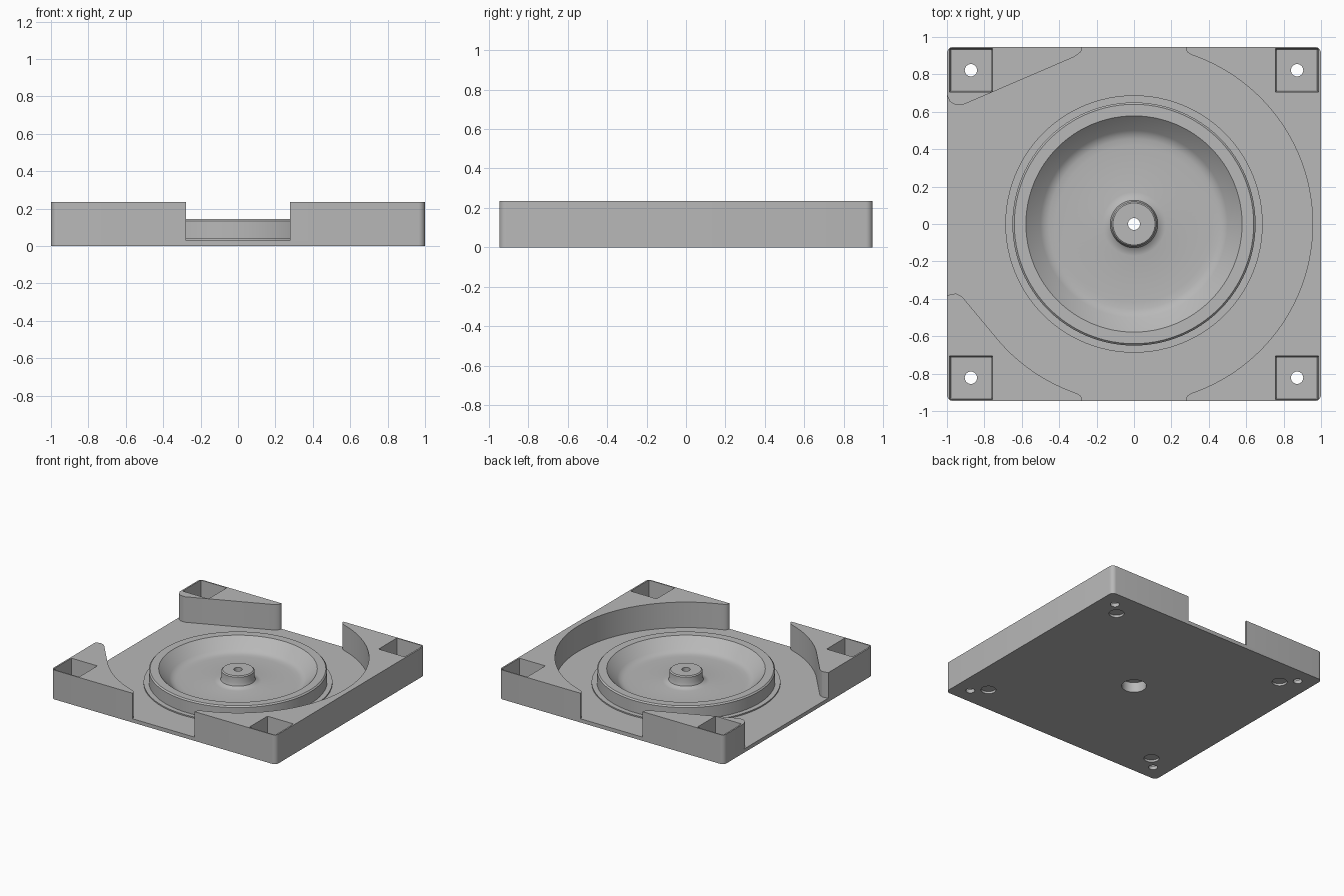
import bpy, bmesh
from math import sin, cos, radians, pi

cube = bpy.data.objects.get("Cube")
if cube:
    bpy.data.objects.remove(cube, do_unlink=True)

grey = bpy.data.materials.new("plain grey")
grey.use_nodes = True
grey.diffuse_color = (0.48, 0.48, 0.48, 1)
grey.node_tree.nodes["Principled BSDF"].inputs["Base Color"].default_value = (0.48, 0.48, 0.48, 1)


def finish(bm, name):
    bmesh.ops.recalc_face_normals(bm, faces=bm.faces)
    mesh = bpy.data.meshes.new(name)
    bm.to_mesh(mesh)
    bm.free()
    mesh.materials.append(grey)
    obj = bpy.data.objects.new(name, mesh)
    bpy.context.collection.objects.link(obj)
    return obj


def prism(name, lower, z0, z1, upper=None):
    """Solid between two outlines with equal point counts."""
    bm = bmesh.new()
    a = [bm.verts.new((x, y, z0)) for x, y in lower]
    b = [bm.verts.new((x, y, z1)) for x, y in (upper or lower)]
    bm.faces.new(a[::-1])
    bm.faces.new(b)
    for i in range(len(a)):
        j = (i + 1) % len(a)
        bm.faces.new((a[i], a[j], b[j], b[i]))
    return finish(bm, name)


def arc(cx, cy, r, start, end, steps):
    angles = [radians(start + (end - start) * i / steps) for i in range(steps + 1)]
    return [(cx + r * cos(t), cy + r * sin(t)) for t in angles]


def circle(cx, cy, r, steps=32):
    return arc(cx, cy, r, 0, 360, steps)[:-1]


def square(cx, cy, half):
    return [(cx - half, cy - half), (cx + half, cy - half),
            (cx + half, cy + half), (cx - half, cy + half)]


def lathe(name, section, steps=96):
    """Closed section of (radius, height) points turned about z."""
    bm = bmesh.new()
    rings = [[bm.verts.new((r * cos(2 * pi * i / steps), r * sin(2 * pi * i / steps), z))
              for r, z in section] for i in range(steps)]
    n = len(section)
    for i in range(steps):
        p, q = rings[i], rings[(i + 1) % steps]
        for k in range(n):
            m = (k + 1) % n
            bm.faces.new((p[k], q[k], q[m], p[m]))
    return finish(bm, name)


def cut(obj, cutter):
    mod = obj.modifiers.new("cut", 'BOOLEAN')
    mod.operation, mod.solver, mod.object = 'DIFFERENCE', 'EXACT', cutter
    graph = bpy.context.evaluated_depsgraph_get()
    mesh = bpy.data.meshes.new_from_object(obj.evaluated_get(graph))
    obj.modifiers.clear()
    obj.data = mesh
    bpy.data.objects.remove(cutter, do_unlink=True)


def smooth(obj):
    bpy.ops.object.select_all(action='DESELECT')
    obj.select_set(True)
    bpy.context.view_layer.objects.active = obj
    bpy.ops.object.shade_smooth_by_angle(angle=radians(30))


W, D, H, FLOOR = 1.0, 0.947, 0.235, 0.03

# Tray block with rounded corners
R = 0.035
outline = []
for k, (sx, sy) in enumerate([(1, 1), (-1, 1), (-1, -1), (1, -1)]):
    outline += arc(sx * (W - R), sy * (D - R), R, 90 * k, 90 * k + 90, 6)
body = prism("tray_body", outline, 0, H)

# Open middle: round on the right, gaps at front, back and left
lip = [(0.30, 0.908), (0.285, 0.92), (0.277, 0.935), (0.277, 1.1)]
cavity = arc(0, 0, 0.955, -70.4, 70.4, 64) + lip
cavity += [(-x, y) for x, y in lip[::-1]]
cavity += [(-0.32, 0.893), (-0.92, 0.635), (-0.955, 0.637), (-0.985, 0.655), (-1, 0.69), (-1.1, 0.69)]
cavity += [(-1.1, -0.385), (-1, -0.385), (-0.98, -0.375), (-0.95, -0.372), (-0.92, -0.387)]
cavity += arc(0, 0, 0.955, 221.2, 250, 16)
cavity += [(-x, -y) for x, y in lip]
cavity += [(x, -y) for x, y in lip[::-1]]
cut(body, prism("cavity_cutter", cavity, FLOOR, 0.5))

# Corner pockets, screw holes and shallow round recesses underneath
for sx in (-1, 1):
    for sy in (-1, 1):
        px, py = sx * 0.872, sy * 0.822
        cut(body, prism("pocket_cutter", square(px, py, 0.107), FLOOR, H + 0.01,
                        square(px, py, 0.116)))
        cut(body, prism("screw_cutter", circle(px, py, 0.033), -0.1, 0.1))
        cut(body, prism("recess_cutter", circle(sx * 0.778, sy * 0.728, 0.055), -0.1, 0.018))
cut(body, prism("centre_cutter", circle(0, 0, 0.09, 96), -0.1, 0.1))
smooth(body)

# Round dish with foot ring, sloped bowl and hollow central boss
section = [(0.09, FLOOR), (0.688, FLOOR), (0.688, 0.04), (0.65, 0.04), (0.65, 0.135),
           (0.64, 0.145), (0.578, 0.145), (0.50, 0.068), (0.48, 0.054), (0.455, 0.047),
           (0.42, 0.045), (0.17, 0.045), (0.145, 0.05), (0.127, 0.063), (0.12, 0.085),
           (0.12, 0.132), (0.112, 0.14), (0.032, 0.14), (0.032, 0.08), (0.09, 0.08)]
smooth(lathe("round_dish", section))
